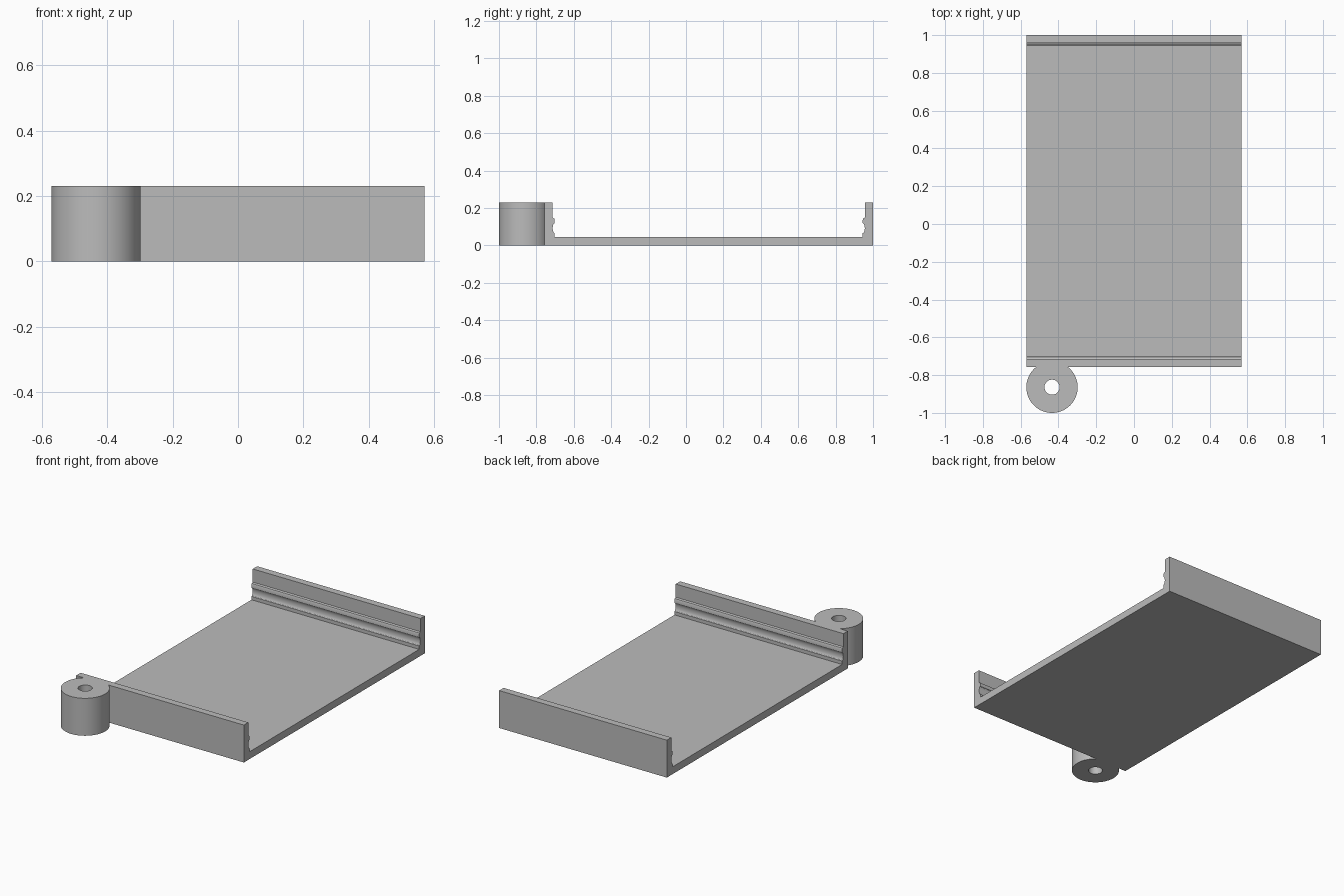
import bpy, bmesh, math

if "Cube" in bpy.data.objects:
    bpy.data.objects.remove(bpy.data.objects["Cube"], do_unlink=True)

grey = bpy.data.materials.new("plain grey")
grey.use_nodes = True
GREY = (0.5, 0.5, 0.5, 1)
grey.diffuse_color = GREY
grey.node_tree.nodes["Principled BSDF"].inputs["Base Color"].default_value = GREY

HALF_W, FRONT, BACK, HEIGHT, FLOOR = 0.57, -0.757, 1.0, 0.23, 0.045


def extrude_outline(name, points, to_3d, offset):
    """Fill a closed outline and extrude it into a solid."""
    bm = bmesh.new()
    face = bm.faces.new([bm.verts.new(to_3d(a, b)) for a, b in points])
    result = bmesh.ops.extrude_face_region(bm, geom=[face])
    moved = [v for v in result["geom"] if isinstance(v, bmesh.types.BMVert)]
    bmesh.ops.translate(bm, verts=moved, vec=offset)
    bmesh.ops.recalc_face_normals(bm, faces=bm.faces)
    mesh = bpy.data.meshes.new(name)
    bm.to_mesh(mesh)
    bm.free()
    mesh.materials.append(grey)
    obj = bpy.data.objects.new(name, mesh)
    bpy.context.collection.objects.link(obj)
    return obj


def circle(radius, cx, cy, sides):
    return [(cx + radius * math.cos(math.tau * i / sides),
             cy + radius * math.sin(math.tau * i / sides)) for i in range(sides)]


def wall_inside():
    """Inner wall from floor to rim as (depth, height): lip, round groove, rounded ridge."""
    pts = [(0.055, FLOOR), (0.055, 0.066)]
    for i in range(1, 8):
        a = math.pi * i / 8
        pts.append((0.055 - 0.011 * math.sin(a), 0.0925 - 0.0265 * math.cos(a)))
    pts += [(0.055, 0.119), (0.055, 0.137), (0.052, 0.144), (0.043, 0.149), (0.043, HEIGHT)]
    return pts


# Channel tray: matching walls on both ends of a flat floor
inside = wall_inside()
outline = [(FRONT, 0), (BACK, 0), (BACK, HEIGHT)]
outline += [(BACK - d, z) for d, z in reversed(inside)]
outline += [(FRONT + d, z) for d, z in inside]
outline += [(FRONT, HEIGHT)]
tray = extrude_outline("channel_tray", outline,
                       lambda y, z: (-HALF_W, y, z), (2 * HALF_W, 0, 0))

# Round boss merged with the front wall, with a hole drilled through it
BOSS_R = 0.136
bx, by = -HALF_W + BOSS_R, -1 + BOSS_R
boss = extrude_outline("boss_body", circle(BOSS_R, bx, by, 64),
                       lambda x, y: (x, y, 0), (0, 0, HEIGHT))
drill = extrude_outline("hole_cutter", circle(0.04, bx, by, 48),
                        lambda x, y: (x, y, -0.1), (0, 0, HEIGHT + 0.2))

for tool, operation in ((boss, "UNION"), (drill, "DIFFERENCE")):
    mod = tray.modifiers.new(tool.name, "BOOLEAN")
    mod.object = tool
    mod.operation = operation
    mod.solver = "EXACT"
    bpy.context.view_layer.objects.active = tray
    bpy.ops.object.modifier_apply(modifier=mod.name)
    bpy.data.objects.remove(tool, do_unlink=True)

# Smooth round surfaces while keeping corners sharp
bpy.ops.object.select_all(action="DESELECT")
tray.select_set(True)
bpy.ops.object.shade_smooth_by_angle(angle=math.radians(30))
